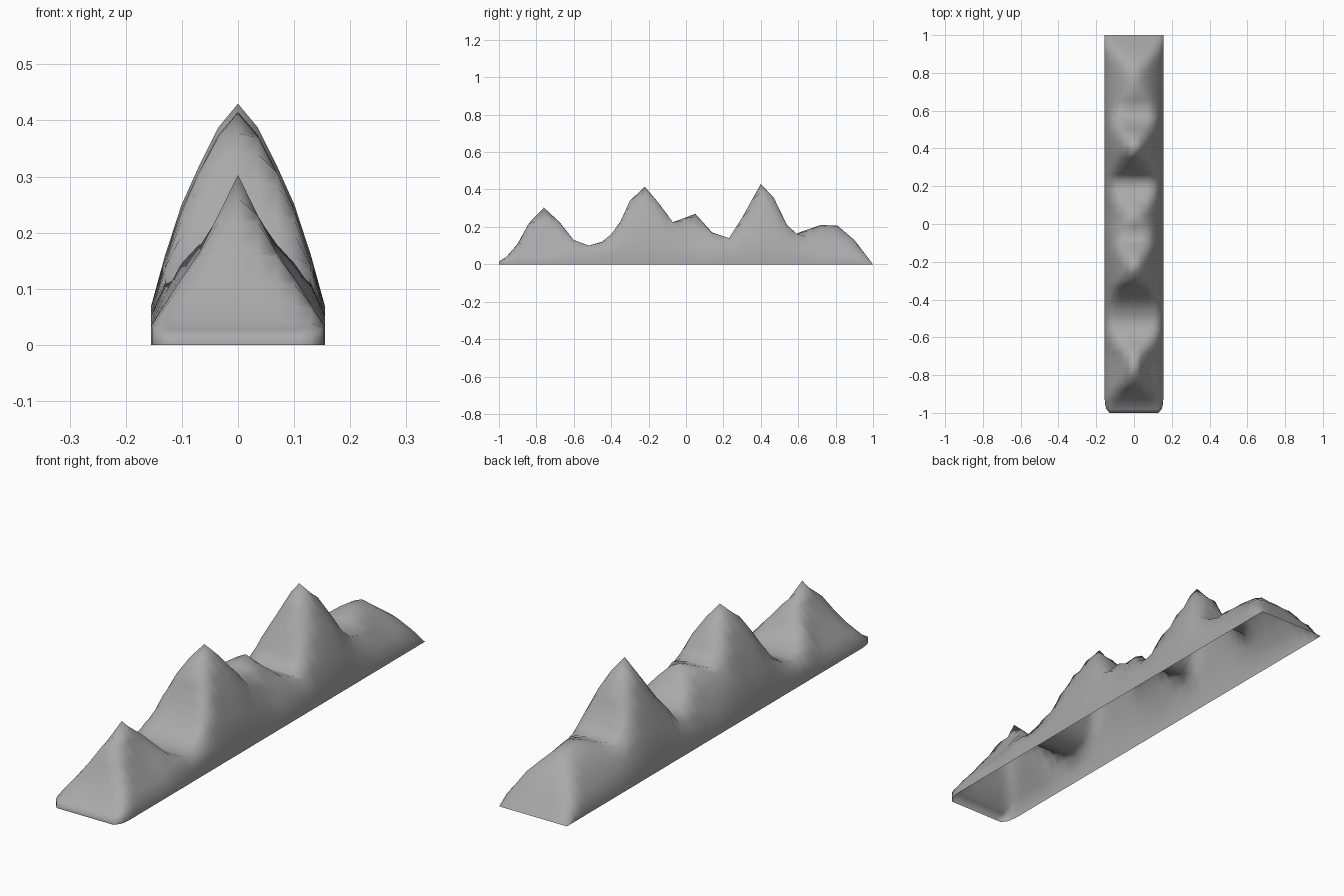
import bpy
import bmesh

cube = bpy.data.objects.get("Cube")
if cube:
    bpy.data.objects.remove(cube, do_unlink=True)

rock = bpy.data.materials.new("rock grey")
rock.use_nodes = True
grey = (0.4, 0.4, 0.4, 1)
rock.diffuse_color = grey
rock.node_tree.nodes["Principled BSDF"].inputs["Base Color"].default_value = grey

# Crest line (y, z), flank height (y, z) and half-width along the range
CREST = [(-1, .015), (-.96, .04), (-.9, .11), (-.84, .22), (-.76, .303), (-.68, .23),
         (-.6, .13), (-.52, .10), (-.45, .12), (-.4, .16), (-.35, .23), (-.3, .34),
         (-.22, .415), (-.14, .32), (-.07, .225), (.05, .27), (.14, .17), (.23, .14),
         (.3, .25), (.4, .43), (.47, .355), (.54, .21), (.59, .165), (.72, .21),
         (.81, .207), (.9, .13), (1, 0)]
FLANK = [(-1, .303), (-.7, .303), (-.5, .33), (-.3, .415), (-.15, .415), (.05, .28),
         (.2, .33), (.4, .43), (.48, .42), (.65, .25), (.8, .215), (1, .215)]
HALF = [(-1, .13), (-.985, .145), (-.95, .155), (1, .155)]

# Flank height as a fraction of the peak, from the middle outwards
ACROSS = [0, .23, .45, .65, .84, 1]
STEEP = [1, .9, .74, .58, .37, .16]
HOLLOW = [1, .76, .54, .39, .24, .11]


def lerp(points, t):
    for (a, u), (b, v) in zip(points, points[1:]):
        if t <= b:
            return u + (v - u) * (t - a) / (b - a)
    return points[-1][1]


def soft_min(a, b):
    # Blend only on the slopes, so that crest points stay sharp
    k = min(.025, a * .5)
    h = max(k - abs(a - b), 0)
    return min(a, b) - (h * h / (4 * k) if k > 0 else 0)


def section(y):
    crest, flank, half = lerp(CREST, y), lerp(FLANK, y), lerp(HALF, y)
    hollow = min(max((-.55 - y) / .15, 0), 1)
    side = []
    for i, u in enumerate(ACROSS):
        f = STEEP[i] + (HOLLOW[i] - STEEP[i]) * hollow
        z = crest if i == 0 else soft_min(crest, flank * f)
        side.append((u * half, y, max(z, 0)))
    side.append((half, y, 0))
    return [(-x, b, z) for x, b, z in reversed(side[1:])] + side


# Stations: crest points with one extra between each pair
ys = [p[0] for p in CREST]
ys = sorted(ys + [(a + b) / 2 for a, b in zip(ys, ys[1:])])

bm = bmesh.new()
rows = [[bm.verts.new(p) for p in section(y)] for y in ys]
for r, s in zip(rows, rows[1:]):
    for i in range(len(r) - 1):
        bm.faces.new((r[i], r[i + 1], s[i + 1], s[i]))

# Low front lip down to the ground, sharing the ground corners
front = rows[0]
rim = front[1:-1]
low = [bm.verts.new((v.co.x, v.co.y, 0)) for v in rim[1:-1]]
low = [front[0]] + low + [front[-1]]
for i in range(len(low) - 1):
    bm.faces.new((low[i], low[i + 1], rim[i + 1], rim[i]))

bmesh.ops.remove_doubles(bm, verts=bm.verts, dist=.0005)
bmesh.ops.recalc_face_normals(bm, faces=bm.faces)
top = max(bm.faces, key=lambda f: f.calc_center_median().z)
if top.normal.z < 0:
    bmesh.ops.reverse_faces(bm, faces=bm.faces)
for f in bm.faces:
    f.smooth = True

mesh = bpy.data.meshes.new("mountain_range")
bm.to_mesh(mesh)
bm.free()
mesh.materials.append(rock)
mountain = bpy.data.objects.new("mountain_range", mesh)
bpy.context.collection.objects.link(mountain)
